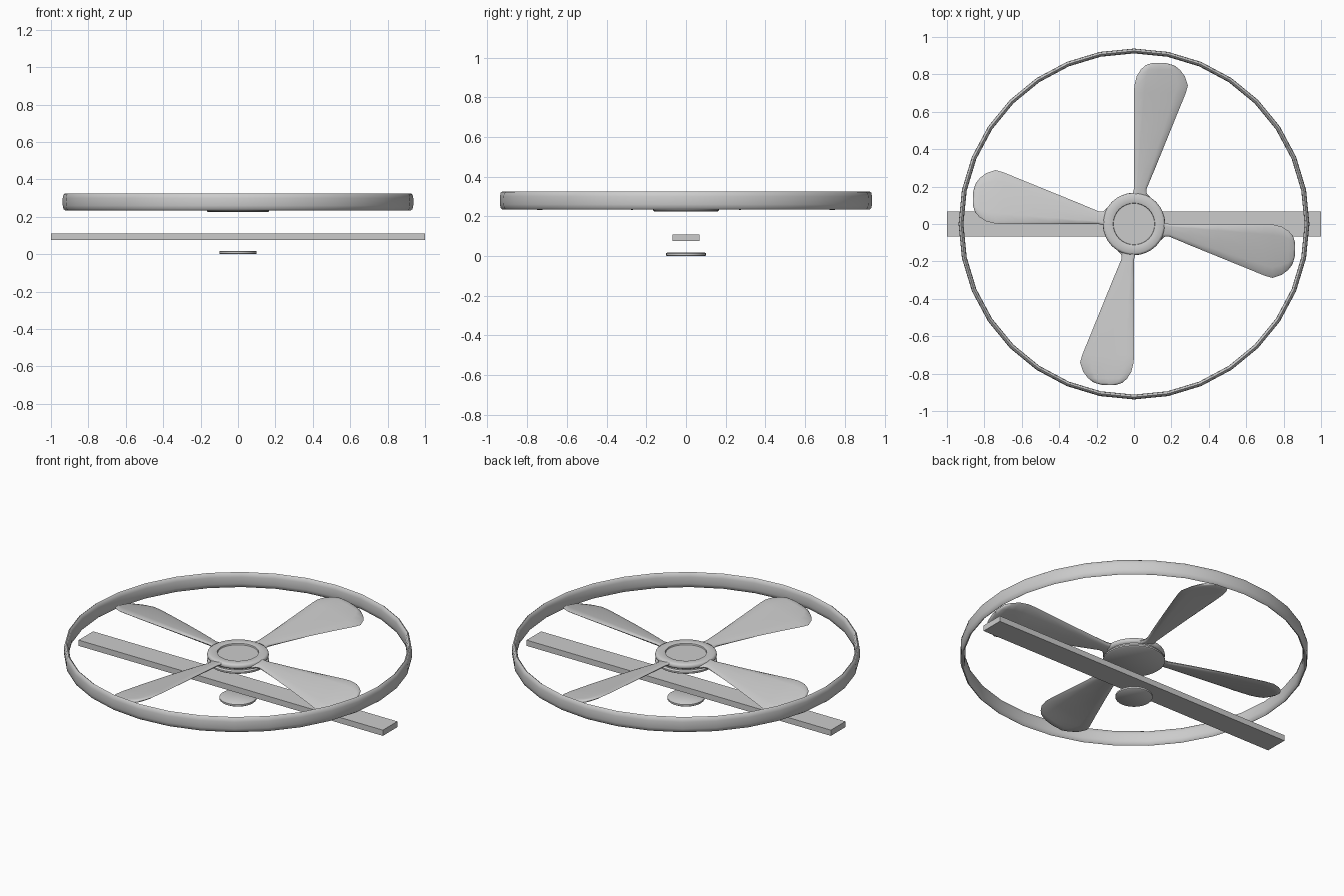
import bpy, bmesh, math
from mathutils import Matrix

cube = bpy.data.objects.get("Cube")
if cube:
    bpy.data.objects.remove(cube, do_unlink=True)

# One plain grey for every part
grey = bpy.data.materials.new("plain_grey")
grey.use_nodes = True
grey.diffuse_color = (0.6, 0.6, 0.6, 1)
grey.node_tree.nodes["Principled BSDF"].inputs["Base Color"].default_value = grey.diffuse_color


def add_object(name, bm, angle=None):
    bmesh.ops.recalc_face_normals(bm, faces=bm.faces)
    mesh = bpy.data.meshes.new(name)
    bm.to_mesh(mesh)
    bm.free()
    mesh.materials.append(grey)
    obj = bpy.data.objects.new(name, mesh)
    bpy.context.collection.objects.link(obj)
    if angle:
        bpy.ops.object.select_all(action='DESELECT')
        obj.select_set(True)
        bpy.context.view_layer.objects.active = obj
        bpy.ops.object.shade_smooth_by_angle(angle=math.radians(angle))
    return obj


def lathe(name, profile, closed=False, steps=32, angle=50):
    """Spin an (r, z) profile around the vertical axis."""
    bm = bmesh.new()
    verts = [bm.verts.new((0, r, z)) for r, z in profile]
    edges = [bm.edges.new(pair) for pair in zip(verts, verts[1:])]
    if closed:
        edges.append(bm.edges.new((verts[-1], verts[0])))
    bmesh.ops.spin(bm, geom=verts + edges, cent=(0, 0, 0), axis=(0, 0, 1),
                   angle=math.tau, steps=steps, use_duplicate=False)
    bmesh.ops.remove_doubles(bm, verts=bm.verts, dist=0.0005)
    return add_object(name, bm, angle)


# Outer hoop: thin upright band with rounded rims
lathe("outer_ring", [(0.925, 0.235), (0.933, 0.241), (0.937, 0.26), (0.938, 0.28),
                     (0.937, 0.30), (0.933, 0.319), (0.925, 0.325), (0.917, 0.319),
                     (0.913, 0.30), (0.912, 0.28), (0.913, 0.26), (0.917, 0.241)], closed=True)

# Hub: two flanges with a groove between and a recessed top
lathe("hub", [(0, 0.225), (0.16, 0.225), (0.167, 0.23), (0.167, 0.239), (0.155, 0.245),
              (0.155, 0.252), (0.164, 0.257), (0.167, 0.266), (0.164, 0.278), (0.155, 0.283),
              (0.122, 0.283), (0.112, 0.28), (0.11, 0.272), (0, 0.272)])

# Lower disc
lathe("lower_disc", [(0, 0), (0.095, 0), (0.1, 0.004), (0.1, 0.014), (0.095, 0.018), (0, 0.018)])

# Cross bar
bm = bmesh.new()
bmesh.ops.create_cube(bm, size=1, matrix=Matrix.Translation((0, 0, 0.0925))
                      @ Matrix.Diagonal((2, 0.136, 0.034, 1)))
add_object("cross_bar", bm)

# Blade stations: distance out, leading edge, trailing edge
STATIONS = [(0.145, -0.02, 0.085), (0.165, -0.006, 0.068), (0.19, 0, 0.068), (0.3, 0, 0.114),
            (0.45, 0, 0.175), (0.6, 0, 0.236), (0.7, 0, 0.277), (0.74, 0.002, 0.288),
            (0.79, 0.014, 0.272), (0.825, 0.036, 0.245), (0.848, 0.06, 0.215), (0.862, 0.1, 0.165)]
# Section outline: position across, half thickness
SECTION = [(0, 0), (0.06, 0.7), (0.2, 1), (0.5, 1), (0.8, 1), (0.94, 0.7), (1, 0),
           (0.94, -0.7), (0.8, -1), (0.5, -1), (0.2, -1), (0.06, -0.7)]


def make_blade(name, turn):
    bm = bmesh.new()
    rings = []
    for y, lead, trail in STATIONS:
        out = min((y - 0.145) / 0.6, 1)
        slope = 0.16 + 0.1 * out          # twist grows toward the tip
        half = 0.01 if y < 0.85 else 0.004
        ring = []
        for u, h in SECTION:
            x = lead + (trail - lead) * u
            z = 0.27 + 0.04 * out - slope * x + half * h
            ring.append(bm.verts.new((x, y, z)))
        rings.append(ring)
    count = len(SECTION)
    for a, b in zip(rings, rings[1:]):
        for i in range(count):
            j = (i + 1) % count
            bm.faces.new((a[i], a[j], b[j], b[i]))
    bm.faces.new(rings[0])
    bm.faces.new(rings[-1])
    bm.transform(Matrix.Rotation(turn, 4, 'Z'))
    add_object(name, bm, 60)


# Four blades around the hub
for i, side in enumerate(("back", "right", "front", "left")):
    make_blade("blade_" + side, i * math.pi / 2)
